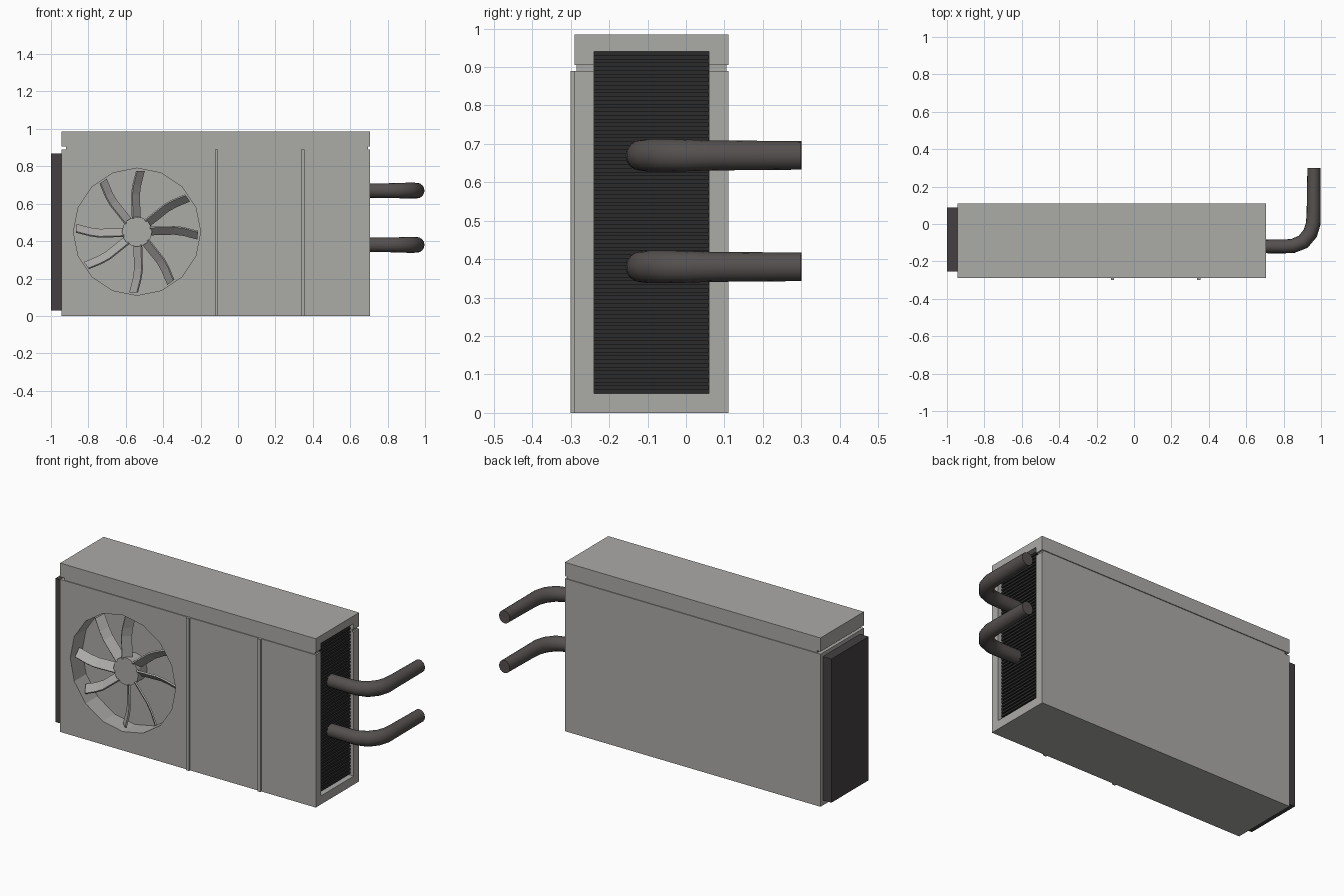
import bpy, bmesh, math
from mathutils import Vector, Matrix

if "Cube" in bpy.data.objects:
    bpy.data.objects.remove(bpy.data.objects["Cube"])


def material(name, rgb):
    m = bpy.data.materials.new(name)
    m.diffuse_color = (*rgb, 1.0)
    m.use_nodes = True
    m.node_tree.nodes["Principled BSDF"].inputs["Base Color"].default_value = m.diffuse_color
    return m


GREY = material("casing grey", (0.41, 0.405, 0.39))
PIPE = material("pipe brown grey", (0.09, 0.08, 0.077))
GRILLE = material("side cover dark grey", (0.058, 0.051, 0.053))
BLACK = material("fin black", (0.024, 0.024, 0.024))


def finish(bm, name, mat):
    bmesh.ops.recalc_face_normals(bm, faces=bm.faces[:])
    me = bpy.data.meshes.new(name)
    bm.to_mesh(me)
    bm.free()
    me.materials.append(mat)
    ob = bpy.data.objects.new(name, me)
    bpy.context.collection.objects.link(ob)
    return ob


def loft(bm, rings):
    # closed skin through equal-sized rings, capped at both ends
    vs = [[bm.verts.new(p) for p in r] for r in rings]
    n = len(vs[0])
    for a, b in zip(vs, vs[1:]):
        for i in range(n):
            bm.faces.new((a[i], a[(i + 1) % n], b[(i + 1) % n], b[i]))
    bm.faces.new(vs[0])
    bm.faces.new(vs[-1])


def rect(x0, x1, y0, y1, z):
    return [Vector(p) for p in ((x0, y0, z), (x1, y0, z), (x1, y1, z), (x0, y1, z))]


def add_box(bm, x0, x1, y0, y1, z0, z1):
    loft(bm, [rect(x0, x1, y0, y1, z0), rect(x0, x1, y0, y1, z1)])


def box(name, mat, *dims):
    bm = bmesh.new()
    add_box(bm, *dims)
    return finish(bm, name, mat)


def disc(name, mat, cx, cz, r, y0, y1, n):
    bm = bmesh.new()
    ring = [(cx + r * math.sin(2 * math.pi * i / n), cz + r * math.cos(2 * math.pi * i / n))
            for i in range(n)]
    loft(bm, [[Vector((x, y, z)) for x, z in ring] for y in (y0, y1)])
    return finish(bm, name, mat)


# casing with shadow groove under the lid
FULL, INSET = (-0.945, 0.705, -0.29, 0.11), (-0.92, 0.695, -0.285, 0.105)
bm = bmesh.new()
loft(bm, [rect(*FULL, 0), rect(*FULL, 0.89), rect(*INSET, 0.89),
          rect(*INSET, 0.905), rect(*FULL, 0.905), rect(*FULL, 0.985)])
casing = finish(bm, "casing", GREY)

# fan well and side opening cut into the casing
FX, FZ = -0.54, 0.45
cutters = [disc("fan_well_cutter", GREY, FX, FZ, 0.34, -0.4, -0.18, 16),
           box("side_opening_cutter", GREY, 0.65, 0.8, -0.24, 0.06, 0.05, 0.94)]
bpy.context.view_layer.objects.active = casing
for c in cutters:
    c.hide_render = True
    mod = casing.modifiers.new("cut", 'BOOLEAN')
    mod.operation = 'DIFFERENCE'
    mod.solver = 'EXACT'
    mod.object = c
    bpy.ops.object.modifier_apply(modifier=mod.name)
for c in cutters:
    bpy.data.objects.remove(c)

# front trim strips
for i, x in enumerate((-0.115, 0.346)):
    box(f"trim_strip_{i + 1}", GREY, x - 0.009, x + 0.009, -0.3, -0.288, 0, 0.89)

# left side cover
box("left_cover", GRILLE, -1.0, -0.94, -0.255, 0.088, 0.03, 0.868)

# right side fins on a backing plate
bm = bmesh.new()
add_box(bm, 0.645, 0.672, -0.24, 0.06, 0.05, 0.94)
N = 45
step = 0.88 / N
for i in range(N):
    z = 0.055 + i * step
    add_box(bm, 0.668, 0.684, -0.239, 0.059, z + step * 0.2, z + step * 0.8)
finish(bm, "right_fins", BLACK)

# fan hub
disc("fan_hub", GREY, FX, FZ, 0.08, -0.262, -0.175, 16)

# fan blades: bent, pitched slats in four pairs
bm = bmesh.new()
LINE = ((0.07, 0.004), (0.2, 0.01), (0.25, 0.004), (0.325, -0.014))
SECTION = ((-0.268, 0.018), (-0.262, 0.025), (-0.222, -0.016), (-0.228, -0.022))
for k in range(4):
    for a in (-1, 36):
        rot = Matrix.Rotation(-math.radians(a + 90 * k), 4, 'Y')
        loft(bm, [[rot @ Vector((r, y, z + dz)) + Vector((FX, 0, FZ)) for y, z in SECTION]
                  for r, dz in LINE])
finish(bm, "fan_blades", GREY)

# two bent pipes
PATH = [(0.66, -0.12), (0.80, -0.12), (0.85, -0.117), (0.905, -0.095),
        (0.942, -0.05), (0.958, 0.0), (0.96, 0.06), (0.962, 0.3)]
RAD = [0.036, 0.037, 0.038, 0.04, 0.04, 0.039, 0.037, 0.035]
for j, pz in enumerate((0.38, 0.67)):
    bm = bmesh.new()
    rings = []
    for i, (x, y) in enumerate(PATH):
        a, b = PATH[max(i - 1, 0)], PATH[min(i + 1, len(PATH) - 1)]
        t = Vector((b[0] - a[0], b[1] - a[1], 0)).normalized()
        side = Vector((-t.y, t.x, 0))
        rings.append([Vector((x, y, pz)) + side * RAD[i] * math.cos(u * math.pi / 8)
                      + Vector((0, 0, 1.06 * RAD[i] * math.sin(u * math.pi / 8)))
                      for u in range(16)])
    loft(bm, rings)
    ob = finish(bm, f"pipe_{j + 1}", PIPE)
    bpy.ops.object.select_all(action='DESELECT')
    ob.select_set(True)
    bpy.context.view_layer.objects.active = ob
    bpy.ops.object.shade_smooth_by_angle(angle=math.radians(40))
